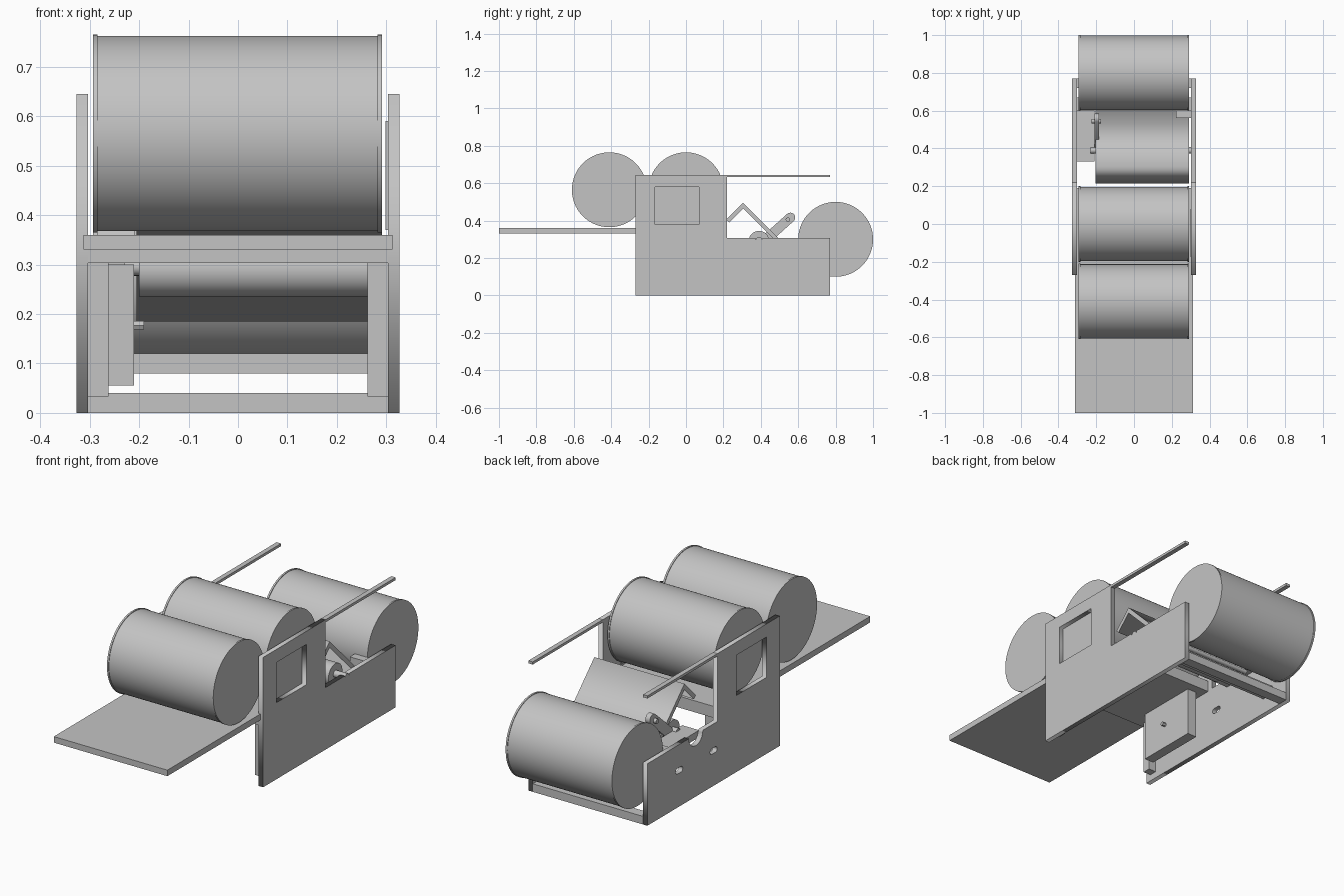
import bpy, math
from mathutils import Matrix

old = bpy.data.objects.get("Cube")
if old:
    bpy.data.objects.remove(old, do_unlink=True)

grey = bpy.data.materials.new("plain_grey")
grey.use_nodes = True
COLOUR = (0.55, 0.55, 0.55, 1)
grey.diffuse_color = COLOUR
grey.node_tree.nodes["Principled BSDF"].inputs["Base Color"].default_value = COLOUR

# local (x, y, z) becomes world (y, z, x)
SIDEWAYS = Matrix(((0, 0, 1, 0), (1, 0, 0, 0), (0, 1, 0, 0), (0, 0, 0, 1)))


def box(name, x, y, z):
    """Box from (low, high) pairs."""
    bpy.ops.mesh.primitive_cube_add(size=1)
    ob = bpy.context.object
    ob.name = name
    ob.location = [sum(p) / 2 for p in (x, y, z)]
    ob.scale = [p[1] - p[0] for p in (x, y, z)]
    ob.data.materials.append(grey)
    return ob


def rod(name, y, z, radius, x, sides=64):
    """Cylinder lying along x."""
    bpy.ops.mesh.primitive_cylinder_add(
        vertices=sides, radius=radius, depth=x[1] - x[0],
        location=(sum(x) / 2, y, z), rotation=(0, math.pi / 2, 0))
    ob = bpy.context.object
    ob.name = name
    ob.data.materials.append(grey)
    bpy.ops.object.shade_smooth_by_angle(angle=math.radians(30))
    return ob


def sheet(name, loops, x):
    """Side profile in (y, z), with optional holes, extruded along x."""
    curve = bpy.data.curves.new(name, 'CURVE')
    curve.dimensions = '2D'
    curve.fill_mode = 'BOTH'
    curve.extrude = (x[1] - x[0]) / 2
    for loop in loops:
        spline = curve.splines.new('POLY')
        spline.points.add(len(loop) - 1)
        for point, (y, z) in zip(spline.points, loop):
            point.co = (y, z, 0, 1)
        spline.use_cyclic_u = True
    temp = bpy.data.objects.new(name + "_profile", curve)
    bpy.context.collection.objects.link(temp)
    bpy.context.view_layer.update()
    graph = bpy.context.evaluated_depsgraph_get()
    mesh = bpy.data.meshes.new_from_object(temp.evaluated_get(graph))
    bpy.data.objects.remove(temp, do_unlink=True)
    mesh.transform(Matrix.Translation((sum(x) / 2, 0, 0)) @ SIDEWAYS)
    mesh.materials.clear()
    mesh.materials.append(grey)
    ob = bpy.data.objects.new(name, mesh)
    bpy.context.collection.objects.link(ob)
    return ob


def arc(y, z, radius, start, end, steps=16):
    angles = [math.radians(start + (end - start) * i / steps) for i in range(steps + 1)]
    return [(y + radius * math.cos(a), z + radius * math.sin(a)) for a in angles]


def slot(y, z, half, radius):
    return arc(y + half, z, radius, -90, 90, 8) + arc(y - half, z, radius, 90, 270, 8)


# side plates with a tower, window and roller notch
IN, OUT = 0.303, 0.327
ROLLER_Y, ROLLER_Z, DECK = 0.39, 0.295, 0.308
window = [(-0.165, 0.38), (0.07, 0.38), (0.07, 0.58), (-0.165, 0.58)]


def plate_outline(notch):
    return [(-0.27, 0), (0.77, 0), (0.77, DECK), *notch,
            (0.22, DECK), (0.22, 0.645), (-0.27, 0.645)]


sheet("right_side_plate",
      [plate_outline(arc(ROLLER_Y, DECK, 0.055, 0, -180)), window,
       slot(0.52, 0.18, 0.014, 0.014), slot(0.25, 0.175, 0.014, 0.014)], (-OUT, -IN))
sheet("left_side_plate",
      [plate_outline(arc(ROLLER_Y, DECK, 0.019, 0, -180)), window], (IN, OUT))
box("left_window_pane", (IN - 0.005, IN), (-0.175, 0.08), (0.37, 0.59))

# top rails and end posts on each side
for side, s in (("right", -1), ("left", 1)):
    def span(a, b):
        return tuple(sorted((s * a, s * b)))
    box(side + "_top_rail", span(IN, OUT), (0.22, 0.77), (0.632, 0.645))
    box(side + "_front_post", span(0.262, IN), (-0.24, -0.2), (0.033, 0.303))
    box(side + "_bracket", span(0.222, IN), (0.56, 0.6), (0.245, 0.303))

# feed platform and the floor behind it
box("front_platform", (-0.312, 0.312), (-1, -0.27), (0.33, 0.36))
box("inner_floor", (-IN, IN), (-0.27, 0.19), (0.303, 0.36))

# drums with thin end rims
for name, y, z in (("front_drum", -0.41, 0.565), ("middle_drum", 0, 0.565),
                   ("rear_drum", 0.8, 0.3)):
    rod(name, y, z, 0.197, (-0.284, 0.282), 96)
    rod(name + "_right_rim", y, z, 0.2, (-0.293, -0.284), 96)
    rod(name + "_left_rim", y, z, 0.2, (0.282, 0.291), 96)

# bent guide sheet over the roller
sheet("guide_sheet",
      [[(0.215, 0.405), (0.305, 0.495), (0.6, 0.2), (0.585, 0.185),
        (0.305, 0.465), (0.23, 0.39)]], (-0.205, 0.29))

# roller, axle and lever
rod("roller", ROLLER_Y, 0.29, 0.055, (-0.2, 0.262))
rod("roller_axle", ROLLER_Y, ROLLER_Z, 0.017, (-0.23, OUT), 32)
lever = sheet("lever", [slot(0, 0, 0.085, 0.026)], (-0.21, -0.185))
lever.rotation_euler.x = math.radians(42)
lever.location = (0, 0.495, 0.36)
rod("lever_pin", 0.545, 0.405, 0.012, (-0.225, -0.175), 24)

# drive housing and shelf on the right side
box("drive_housing", (-0.262, -0.21), (-0.17, 0.15), (0.055, 0.3))
box("drive_shelf", (-IN, -0.21), (0.33, 0.6), (0.265, 0.3))
rod("drive_stud", -0.02, 0.177, 0.01, (-0.212, -0.19), 6)

# rear cross bars
box("lower_cross_bar", (-IN, IN), (0.72, 0.77), (0, 0.04))
box("upper_cross_bar", (-IN, IN), (0.6, 0.67), (0.08, 0.12))
